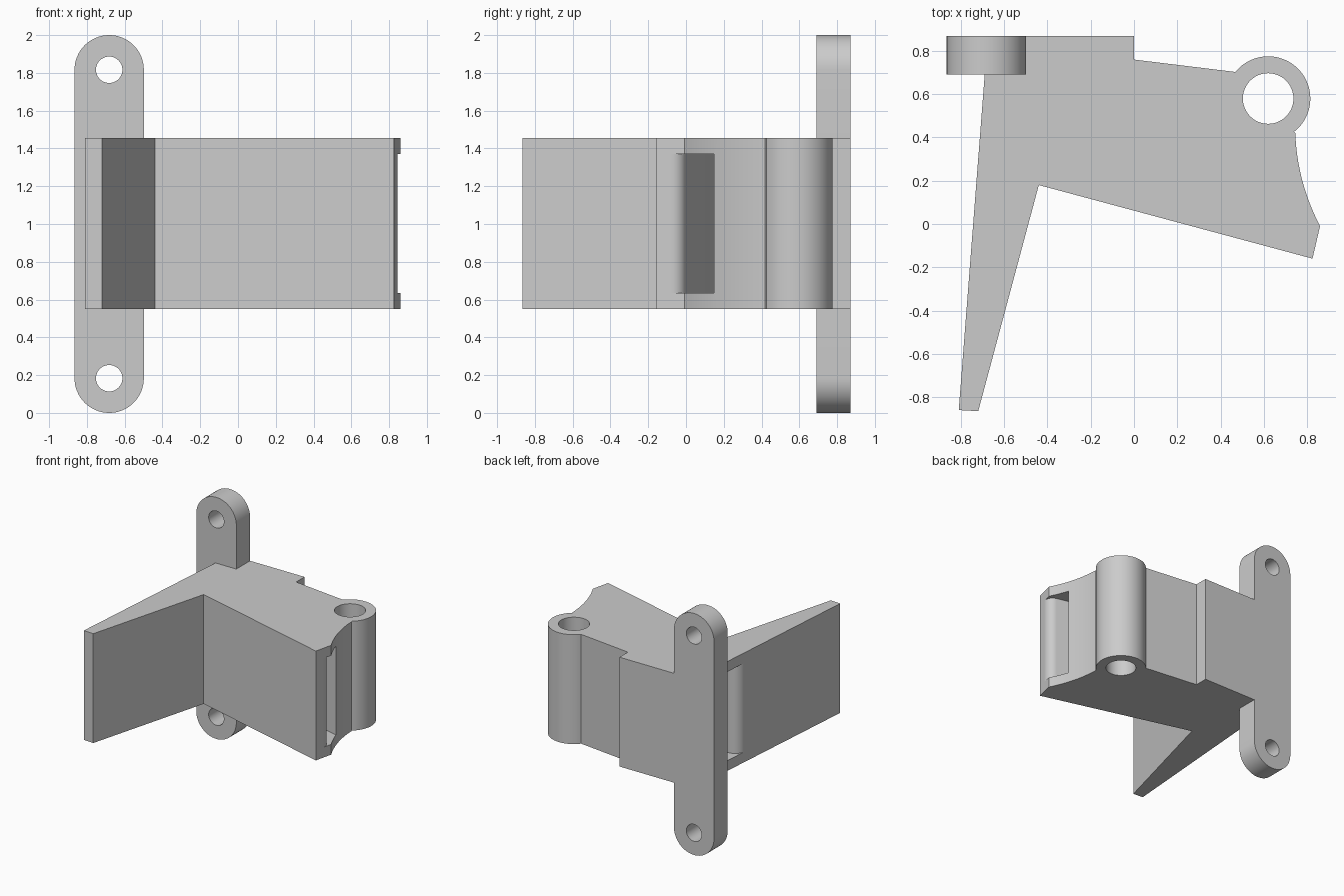
import bpy, bmesh
from math import sin, cos, radians

if "Cube" in bpy.data.objects:
    bpy.data.objects.remove(bpy.data.objects["Cube"])


def arc(cx, cy, r, a0, a1, n):
    """Points along a circular arc, angles in degrees."""
    return [(cx + r * cos(radians(a0 + (a1 - a0) * i / n)),
             cy + r * sin(radians(a0 + (a1 - a0) * i / n))) for i in range(n + 1)]


def prism(name, pts, lo, hi, axis='Z'):
    """Extrude a 2D outline along Z (outline in xy) or Y (outline in xz)."""
    bm = bmesh.new()
    place = (lambda u, v: (u, v, lo)) if axis == 'Z' else (lambda u, v: (u, lo, v))
    face = bm.faces.new([bm.verts.new(place(u, v)) for u, v in pts])
    out = bmesh.ops.extrude_face_region(bm, geom=[face])
    step = (0, 0, hi - lo) if axis == 'Z' else (0, hi - lo, 0)
    bmesh.ops.translate(bm, vec=step,
                        verts=[v for v in out['geom'] if isinstance(v, bmesh.types.BMVert)])
    bmesh.ops.recalc_face_normals(bm, faces=bm.faces)
    mesh = bpy.data.meshes.new(name)
    bm.to_mesh(mesh)
    bm.free()
    obj = bpy.data.objects.new(name, mesh)
    bpy.context.collection.objects.link(obj)
    return obj


def combine(target, tool, operation):
    """Apply a boolean and remove the tool object."""
    tool.hide_render = True
    mod = target.modifiers.new(operation, 'BOOLEAN')
    mod.operation, mod.solver, mod.object = operation, 'EXACT', tool
    bpy.context.view_layer.objects.active = target
    bpy.ops.object.modifier_apply(modifier=mod.name)
    bpy.data.objects.remove(tool)


# Body with wing, hinge barrel and concave end
outline = [(-0.68, 0.87), (0, 0.87), (0, 0.76)]
outline += arc(0.62, 0.58, 0.195, 141, -52, 48)
outline += arc(1.735, 0.454, 0.99, 182, 207.9, 16)
outline += [(0.825, -0.16), (-0.44, 0.18), (-0.72, -0.865), (-0.81, -0.86), (-0.69, 0.69)]
body = prism("bracket_body", outline, 0.55, 1.455)

# Mounting plate with rounded ends
r, px, z0, z1 = 0.1835, -0.682, 0.1835, 1.8165
plate = prism("mounting_plate",
              arc(px, z0, r, 180, 360, 32) + arc(px, z1, r, 0, 180, 32),
              0.69, 0.87, 'Y')
combine(body, plate, 'UNION')

# Screw holes and hinge pin hole
for z in (z0, z1):
    combine(body, prism("screw_hole", arc(px, z, 0.07, 0, 360, 40)[:-1], 0.6, 1.0, 'Y'),
            'DIFFERENCE')
combine(body, prism("pin_hole", arc(0.62, 0.58, 0.117, 0, 360, 48)[:-1], 0.4, 1.6),
        'DIFFERENCE')

# Inner channel running from end to end, with rounded lips
channel = [(1.0, -0.12)] + arc(0.774, -0.068, 0.07, -14, 76, 12)
channel += arc(-0.633, 0.258, 0.09, 76, 176, 12)
channel += [(-0.9, 0.28), (-0.9, 0.564), (1.0, 0.097)]
combine(body, prism("channel", channel, 0.635, 1.37), 'DIFFERENCE')

body.select_set(True)
bpy.context.view_layer.objects.active = body
bpy.ops.object.shade_smooth_by_angle(angle=radians(20))
